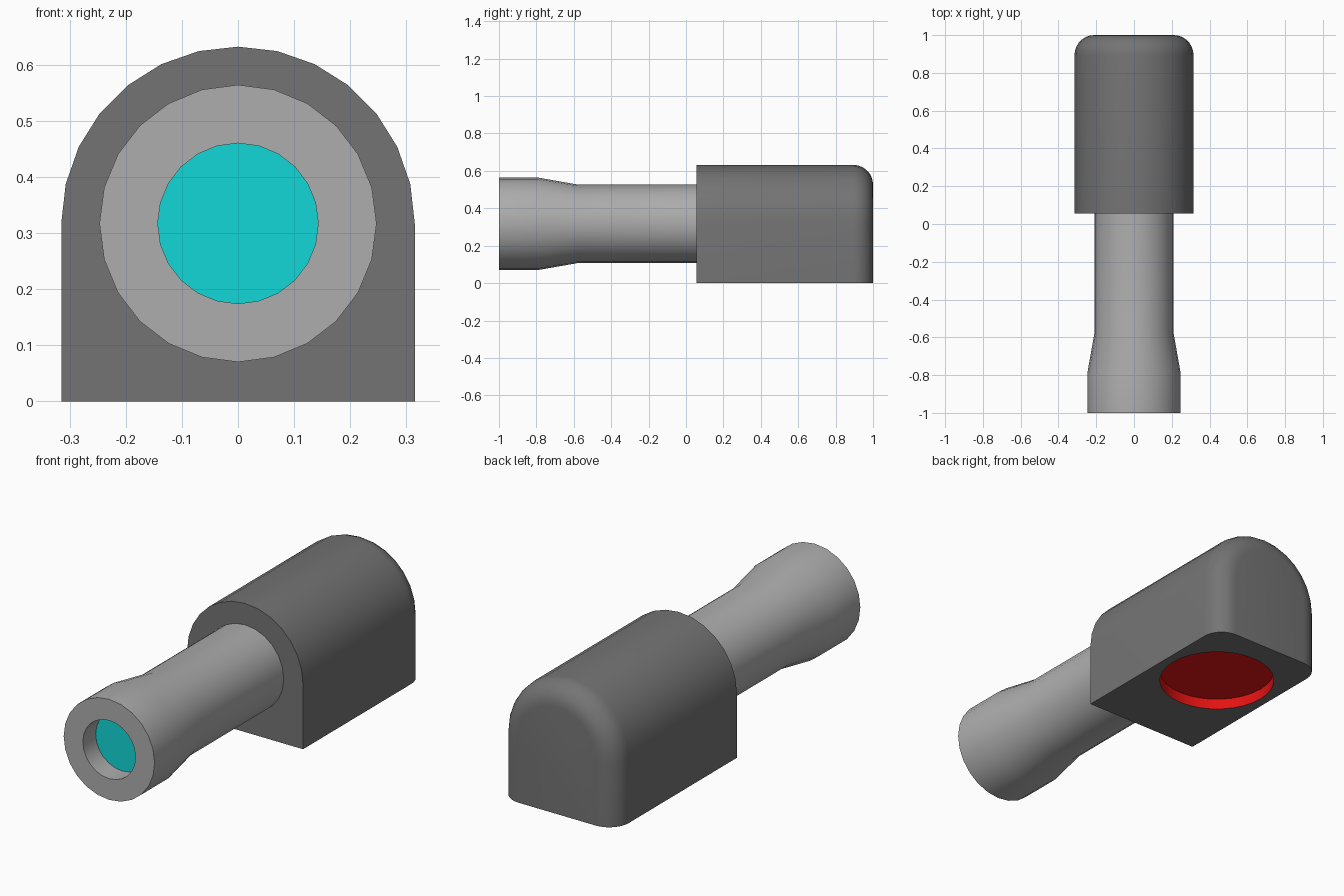
import bpy, bmesh, math
from mathutils import Vector

if "Cube" in bpy.data.objects:
    bpy.data.objects.remove(bpy.data.objects["Cube"])

AXIS_Z = 0.317   # height of tube axis and arch centre
HALF = 0.315     # half width of the housing


def material(name, rgb):
    m = bpy.data.materials.new(name)
    m.diffuse_color = (*rgb, 1)
    m.use_nodes = True
    m.node_tree.nodes["Principled BSDF"].inputs["Base Color"].default_value = m.diffuse_color
    return m


dark_grey = material("dark grey", (0.175, 0.175, 0.175))
light_grey = material("light grey", (0.42, 0.42, 0.42))
cyan = material("cyan", (0.006, 0.68, 0.69))
red = material("red", (0.78, 0.006, 0.006))


def finish(bm, name, mats):
    bmesh.ops.recalc_face_normals(bm, faces=bm.faces)
    me = bpy.data.meshes.new(name)
    bm.to_mesh(me)
    bm.free()
    for m in mats:
        me.materials.append(m)
    ob = bpy.data.objects.new(name, me)
    bpy.context.collection.objects.link(ob)
    bpy.ops.object.select_all(action='DESELECT')
    ob.select_set(True)
    bpy.context.view_layer.objects.active = ob
    bpy.ops.object.shade_smooth_by_angle(angle=math.radians(30))
    return ob


# Housing: arch outline lofted along y, with a rounded back edge
def arch(bm, w, y):
    pts = [(w, 0)]
    pts += [(w * math.cos(math.pi * i / 14), AXIS_Z + w * math.sin(math.pi * i / 14)) for i in range(15)]
    pts += [(-w, 0)]
    return [bm.verts.new((x, y, z)) for x, z in pts]


bm = bmesh.new()
R, STEPS = 0.105, 7
rings = [arch(bm, HALF, 0.055)]
for i in range(STEPS + 1):
    a = math.pi / 2 * i / STEPS
    rings.append(arch(bm, HALF - R * (1 - math.cos(a)), 1 - R + R * math.sin(a)))
for r0, r1 in zip(rings, rings[1:]):
    for i in range(len(r0) - 1):
        bm.faces.new((r0[i], r0[i + 1], r1[i + 1], r1[i]))
bm.faces.new(rings[0])
bm.faces.new(rings[-1])

# Underside with a round red recess
border = [e for e in bm.edges if e.is_boundary]
rim = [bm.verts.new((0.27 * math.cos(math.tau * i / 32), 0.61 + 0.27 * math.sin(math.tau * i / 32), 0))
       for i in range(32)]
rim_edges = [bm.edges.new((rim[i], rim[(i + 1) % 32])) for i in range(32)]
bmesh.ops.triangle_fill(bm, edges=border + rim_edges, use_beauty=True, normal=Vector((0, 0, -1)))
floor = [bm.verts.new(v.co + Vector((0, 0, 0.053))) for v in rim]
for i in range(32):
    j = (i + 1) % 32
    bm.faces.new((rim[i], rim[j], floor[j], floor[i])).material_index = 1
bm.faces.new(floor).material_index = 1
finish(bm, "housing", [dark_grey, red])

# Barrel: lathed round the y axis, flared muzzle, hollow mouth, cyan lens
profile = [(0.21, 0.1), (0.21, -0.58), (0.247, -0.79), (0.247, -1.0), (0.143, -1.0), (0.143, -0.9)]
bm = bmesh.new()
N = 24
rings = [[bm.verts.new((r * math.sin(math.tau * i / N), y, AXIS_Z + r * math.cos(math.tau * i / N)))
          for i in range(N)] for r, y in profile]
for r0, r1 in zip(rings, rings[1:]):
    for i in range(N):
        j = (i + 1) % N
        bm.faces.new((r0[i], r0[j], r1[j], r1[i]))
bm.faces.new(rings[0])
bm.faces.new(rings[-1]).material_index = 1
barrel = finish(bm, "barrel", [light_grey, cyan])
